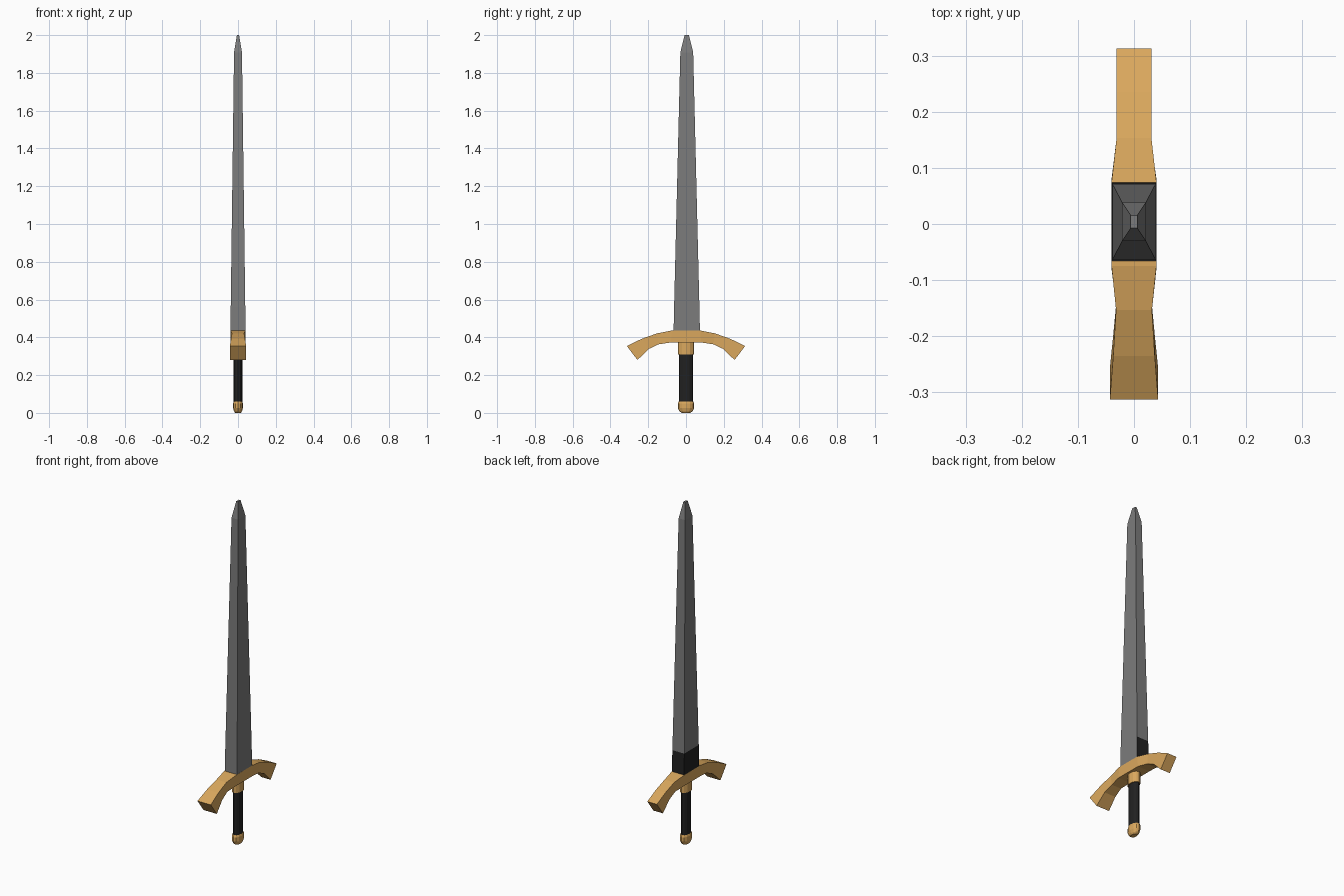
import bpy, bmesh, math

if "Cube" in bpy.data.objects:
    bpy.data.objects.remove(bpy.data.objects["Cube"])


def material(name, rgb):
    m = bpy.data.materials.new(name)
    m.diffuse_color = (*rgb, 1)
    m.use_nodes = True
    m.node_tree.nodes["Principled BSDF"].inputs["Base Color"].default_value = m.diffuse_color
    return m


steel = material("steel", (0.20, 0.20, 0.20))
black = material("black_leather", (0.015, 0.015, 0.015))
gold = material("gold", (0.70, 0.39, 0.11))


def loft(name, rings, mats):
    """Skin a list of equal-length point rings and cap both ends."""
    bm = bmesh.new()
    loops = [[bm.verts.new(p) for p in r] for r in rings]
    for a, b in zip(loops, loops[1:]):
        for i in range(len(a)):
            j = (i + 1) % len(a)
            bm.faces.new((a[i], a[j], b[j], b[i]))
    bm.faces.new(loops[0])
    bm.faces.new(loops[-1])
    bmesh.ops.recalc_face_normals(bm, faces=bm.faces)
    me = bpy.data.meshes.new(name)
    bm.to_mesh(me)
    bm.free()
    for m in mats:
        me.materials.append(m)
    ob = bpy.data.objects.new(name, me)
    bpy.context.collection.objects.link(ob)
    return ob


def rect(hx, hy, z, cy=0.004):
    return [(-hx, cy - hy, z), (hx, cy - hy, z), (hx, cy + hy, z), (-hx, cy + hy, z)]


def oval(rx, ry, z, n=12):
    return [(rx * math.cos(2 * math.pi * i / n), ry * math.sin(2 * math.pi * i / n), z)
            for i in range(n)]


# blade: tapered box, dark patch at the base of the back and left faces
blade = loft("blade", [rect(0.04, 0.07, 0.42), rect(0.0385, 0.067, 0.56),
                       rect(0.021, 0.034, 1.908), rect(0.006, 0.0115, 2.0)],
             [steel, black])
for f in blade.data.polygons:
    if f.center.z < 0.56 and (f.normal.y > 0.5 or f.normal.x < -0.5):
        f.material_index = 1

# crossguard: curved bar, (top y, top z, bottom y, bottom z, front half width, back half width)
half = [(0.075, 0.436, 0.08, 0.373, 0.040, 0.040),
        (0.153, 0.421, 0.145, 0.363, 0.032, 0.031),
        (0.235, 0.392, 0.198, 0.338, 0.037, 0.031),
        (0.313, 0.354, 0.257, 0.280, 0.043, 0.031)]


def section(s, side):
    ty, tz, by, bz = s[:4]
    w = s[4] if side < 0 else s[5]
    return [(-w, side * ty, tz), (w, side * ty, tz), (w, side * by, bz), (-w, side * by, bz)]


loft("crossguard", [section(s, -1) for s in reversed(half)] + [section(s, 1) for s in half], [gold])

# handle: collar, grip and rounded pommel, all oval in section
collar = loft("collar", [oval(0.028, 0.042, 0.31), oval(0.028, 0.042, 0.385)], [gold])
grip = loft("grip", [oval(0.023, 0.037, 0.05), oval(0.023, 0.037, 0.315)], [black])
pommel = loft("pommel", [oval(0.015, 0.022, 0.0), oval(0.021, 0.034, 0.008),
                         oval(0.026, 0.043, 0.025), oval(0.026, 0.043, 0.05),
                         oval(0.023, 0.038, 0.061)], [gold])
